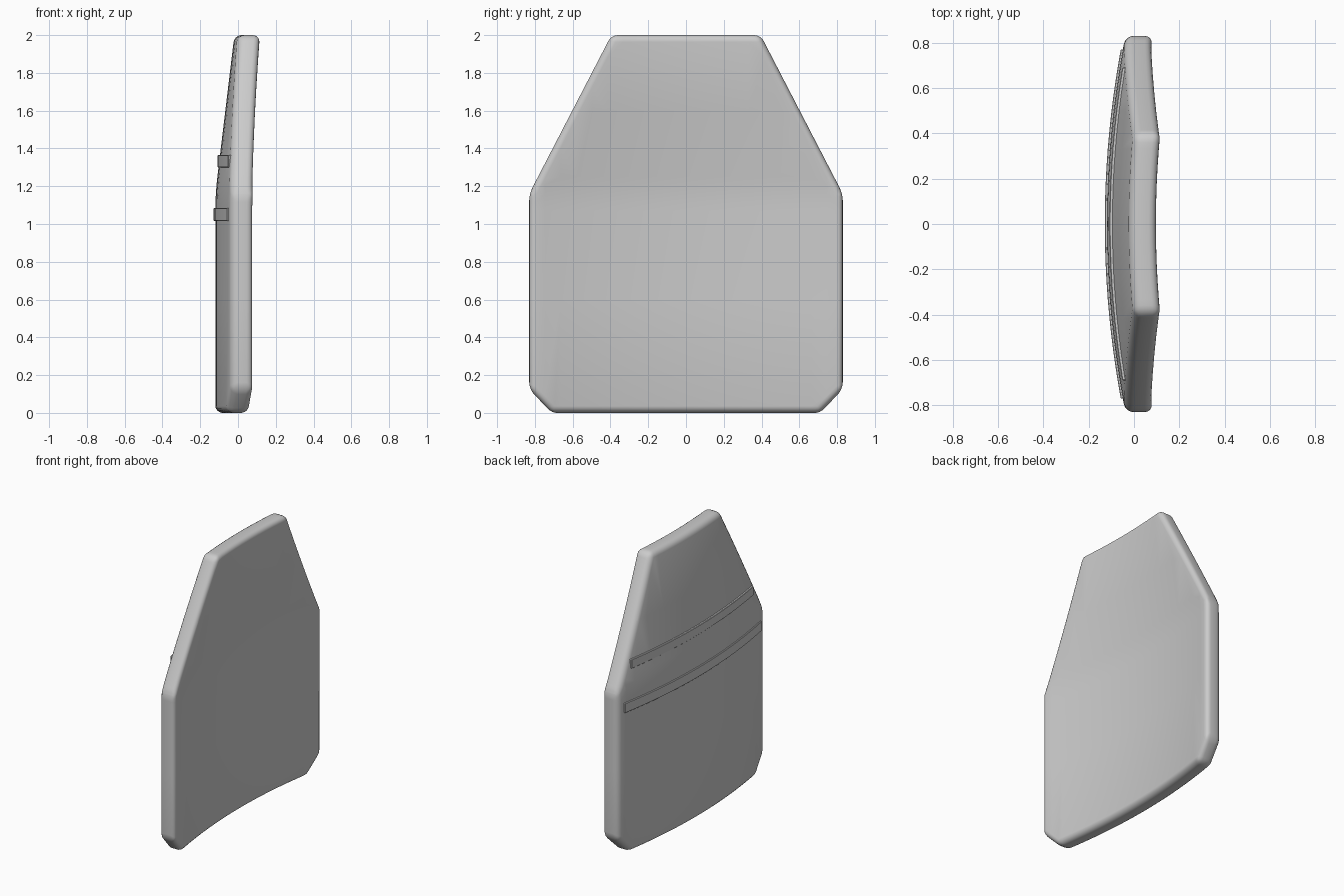
import bpy, bmesh
from mathutils import Vector

if "Cube" in bpy.data.objects:
    bpy.data.objects.remove(bpy.data.objects["Cube"])

HALF_W, THICK = 0.83, 0.12


def curve_x(y, z):
    """Offset of the back surface: curved across y, leaning forward above the bend."""
    lo, hi = 1.07, 1.25
    if z <= lo:
        lean = 0.0
    elif z < hi:
        lean = (z - lo) ** 2 / (2 * (hi - lo))
    else:
        lean = z - (lo + hi) / 2
    return -0.12 + 0.082 * (y / HALF_W) ** 2 + 0.12 * lean


def make_part(name, outline, thick, x0, bevel, segs, z_cuts, flat_z=None):
    bm = bmesh.new()
    # flat prism of the outline
    face = bm.faces.new([bm.verts.new((x0, y, z)) for y, z in outline])
    ext = bmesh.ops.extrude_face_region(bm, geom=[face])
    moved = [g for g in ext["geom"] if isinstance(g, bmesh.types.BMVert)]
    bmesh.ops.translate(bm, verts=moved, vec=(thick, 0, 0))
    bmesh.ops.recalc_face_normals(bm, faces=bm.faces[:])
    # rounded rim
    bmesh.ops.bevel(bm, geom=bm.edges[:], offset=bevel, segments=segs,
                    profile=0.5, affect='EDGES', clamp_overlap=True)
    # slices so that the part can follow the curve
    n = 20
    cuts = [((0, -HALF_W + 2 * HALF_W * i / n, 0), (0, 1, 0)) for i in range(1, n)]
    cuts += [((0, 0, z), (0, 0, 1)) for z in z_cuts]
    for co, no in cuts:
        bmesh.ops.bisect_plane(bm, geom=bm.verts[:] + bm.edges[:] + bm.faces[:],
                               dist=1e-5, plane_co=Vector(co), plane_no=Vector(no))
    for v in bm.verts:
        v.co.x += curve_x(v.co.y, v.co.z if flat_z is None else flat_z)
    bmesh.ops.recalc_face_normals(bm, faces=bm.faces[:])
    me = bpy.data.meshes.new(name)
    bm.to_mesh(me)
    bm.free()
    ob = bpy.data.objects.new(name, me)
    bpy.context.collection.objects.link(ob)
    bpy.ops.object.select_all(action='DESELECT')
    ob.select_set(True)
    bpy.context.view_layer.objects.active = ob
    bpy.ops.object.shade_smooth_by_angle()
    return ob


# main curved plate
half = [(0.71, 0), (HALF_W, 0.125), (HALF_W, 1.16), (0.395, 2.0)]
outline = half + [(-y, z) for y, z in reversed(half)]
make_part("curved_plate", outline, THICK, 0, 0.036, 4,
          [0.6, 1.07, 1.115, 1.16, 1.205, 1.25, 1.6])

# raised bands across the back
for name, z0, z1, w in (("lower_band", 1.015, 1.085, 0.77),
                        ("upper_band", 1.30, 1.365, 0.69)):
    make_part(name, [(-w, z0), (w, z0), (w, z1), (-w, z1)], 0.025, -0.009,
              0.003, 1, [], (z0 + z1) / 2)
